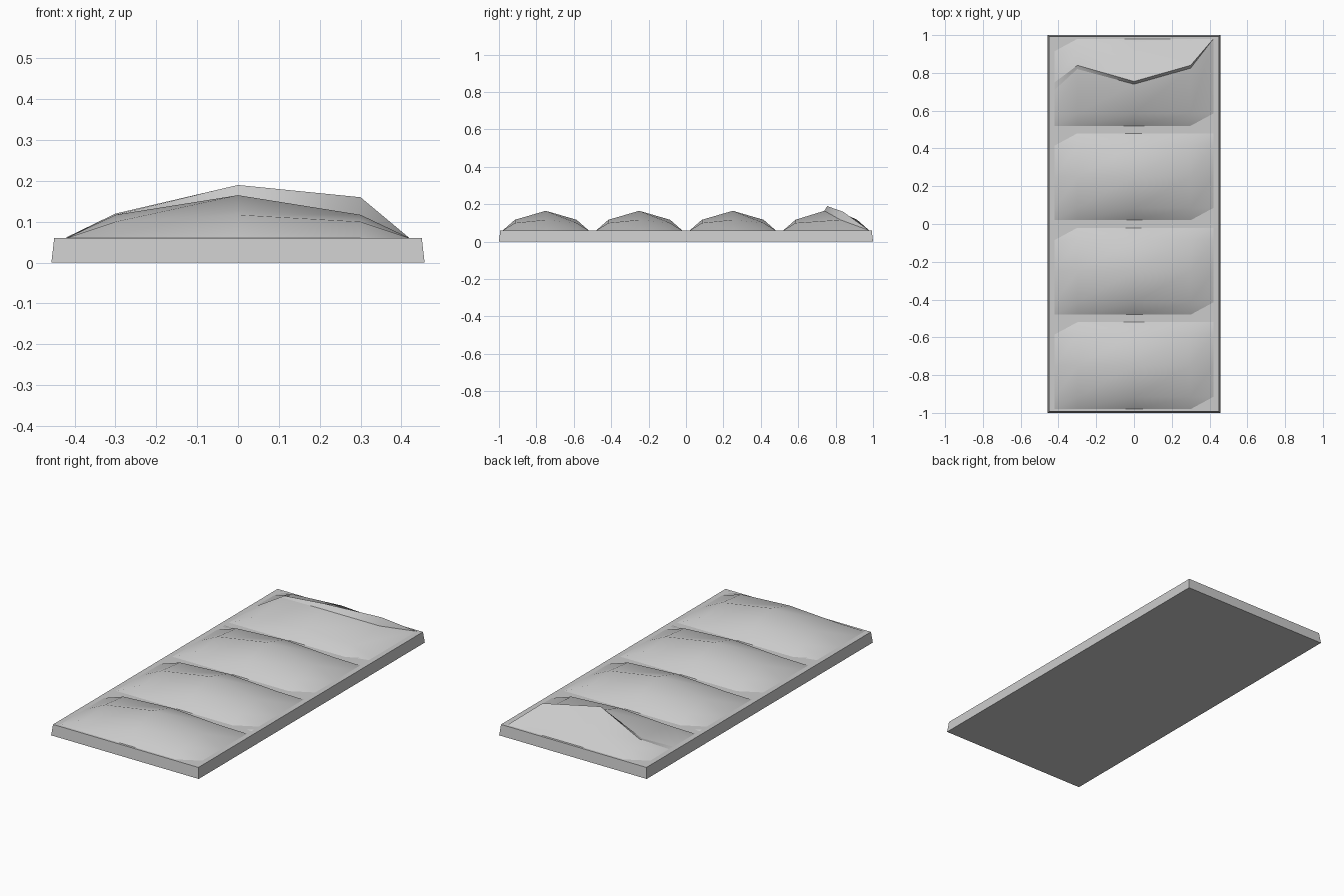
import bpy, bmesh, math

cube = bpy.data.objects.get("Cube")
if cube:
    bpy.data.objects.remove(cube, do_unlink=True)

grey = bpy.data.materials.new("light grey")
grey.use_nodes = True
colour = (0.6, 0.6, 0.6, 1)
grey.diffuse_color = colour
grey.node_tree.nodes["Principled BSDF"].inputs["Base Color"].default_value = colour

BASE_Z = 0.06
XS = (-0.42, -0.30, 0, 0.30, 0.42)
OUTER = [BASE_Z] * 5                          # rim of a cushion
SHOULDER = (BASE_Z, 0.10, 0.117, 0.10, BASE_Z)
CREST = (BASE_Z, 0.117, 0.165, 0.117, BASE_Z)


def finish(name, bm, angle):
    bmesh.ops.remove_doubles(bm, verts=bm.verts, dist=0.0005)
    me = bpy.data.meshes.new(name)
    bm.to_mesh(me)
    bm.free()
    me.materials.append(grey)
    ob = bpy.data.objects.new(name, me)
    bpy.context.collection.objects.link(ob)
    bpy.ops.object.select_all(action='DESELECT')
    ob.select_set(True)
    bpy.context.view_layer.objects.active = ob
    bpy.ops.object.shade_smooth_by_angle(angle=math.radians(angle))
    return ob


def sheet(name, rows, angle=50):
    """Skin rows of (y values, z values) across the shared x stations."""
    bm = bmesh.new()
    grid = [[bm.verts.new(p) for p in zip(XS, ys, zs)] for ys, zs in rows]
    for a, b in zip(grid, grid[1:]):
        for i in range(4):
            bm.faces.new((a[i], a[i + 1], b[i + 1], b[i]))
    return finish(name, bm, angle)


def row(y, zs):
    return [y] * 5, zs


# tapered base slab
bm = bmesh.new()
bmesh.ops.create_cube(bm, size=1)
for v in bm.verts:
    top = v.co.z > 0
    inset = 0.007 if top else 0
    v.co = (math.copysign(0.457 - inset, v.co.x),
            math.copysign(1 - inset, v.co.y), BASE_Z if top else 0)
finish("base_slab", bm, 30)

# three whole cushions
for n, cy in enumerate((-0.75, -0.25, 0.25)):
    sheet(f"cushion_{n + 1}", [
        row(cy - 0.23, OUTER), row(cy - 0.165, SHOULDER), row(cy, CREST),
        row(cy + 0.165, SHOULDER), row(cy + 0.23, OUTER)])

# split cushion: front part, step along the tear, raised back part
tear_low = (0.71, 0.82, 0.74, 0.825, 0.98), CREST
tear_high = (0.75, 0.84, 0.755, 0.84, 0.98), (0.062, 0.12, 0.19, 0.16, BASE_Z)
back_shoulder = (0.915, 0.915, 0.915, 0.915, 0.98), SHOULDER
sheet("split_cushion_front", [row(0.52, OUTER), row(0.585, SHOULDER), tear_low])
sheet("split_cushion_step", [tear_low, tear_high])
sheet("split_cushion_back", [tear_high, back_shoulder, row(0.98, OUTER)])
